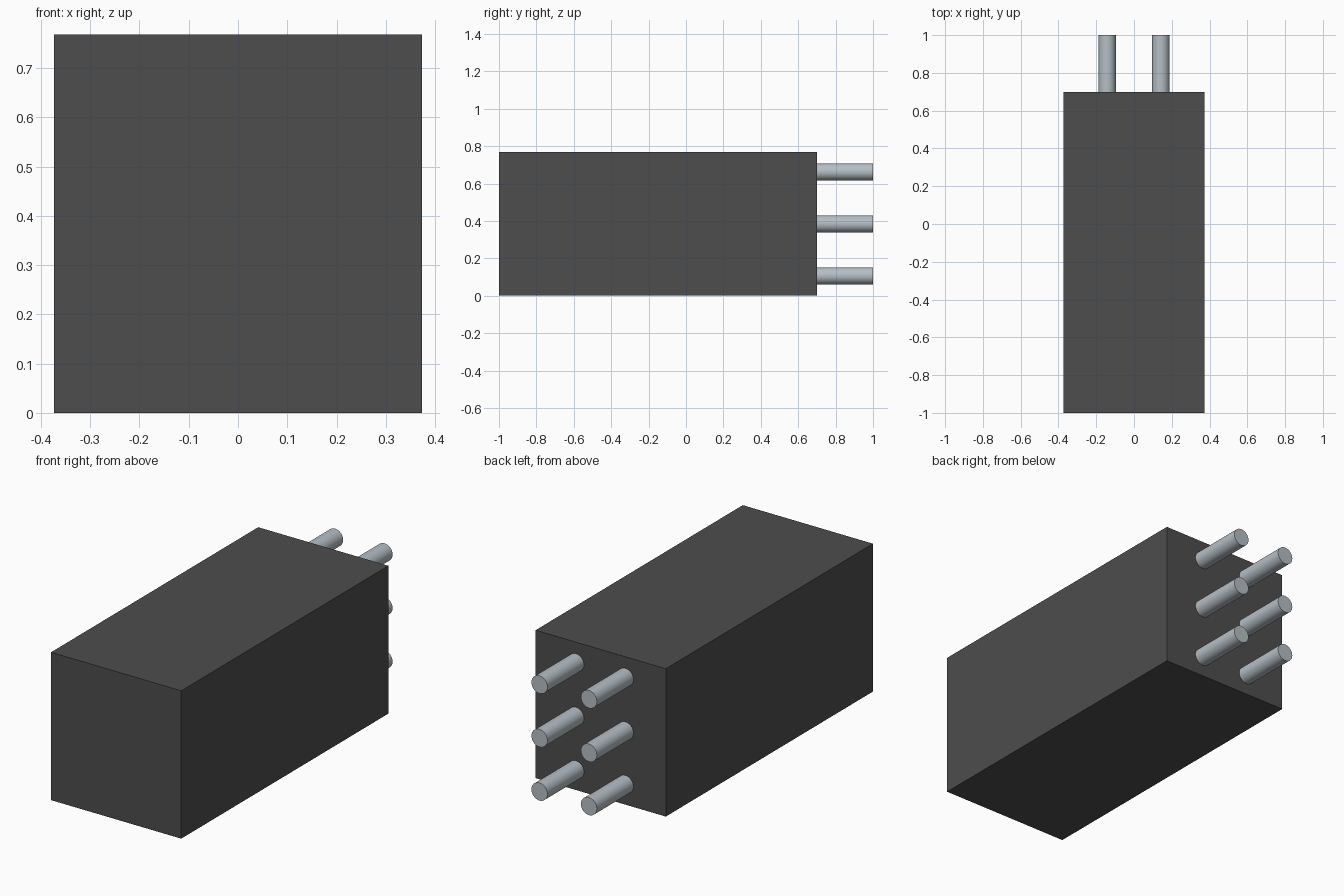
import bpy
import math

cube = bpy.data.objects.get("Cube")
if cube:
    bpy.data.objects.remove(cube, do_unlink=True)


def make_material(name, color):
    mat = bpy.data.materials.new(name)
    mat.use_nodes = True
    mat.diffuse_color = color
    mat.node_tree.nodes["Principled BSDF"].inputs["Base Color"].default_value = color
    return mat


dark_grey = make_material("dark grey", (0.075, 0.075, 0.075, 1))
steel = make_material("steel grey", (0.46, 0.52, 0.56, 1))

WIDTH, HEIGHT = 0.748, 0.768
FRONT, BACK, PIN_END = -1.0, 0.70, 1.0

# Rectangular housing
bpy.ops.mesh.primitive_cube_add(size=1, location=(0, (FRONT + BACK) / 2, HEIGHT / 2))
housing = bpy.context.object
housing.name = "housing"
housing.scale = (WIDTH, BACK - FRONT, HEIGHT)
bpy.ops.object.transform_apply(location=False, rotation=False, scale=True)
housing.data.materials.append(dark_grey)

# Two columns of three round pins on the back
for side, x in (("right", -0.142), ("left", 0.142)):
    for level, dz in (("lower", -0.278), ("middle", 0), ("upper", 0.278)):
        bpy.ops.mesh.primitive_cylinder_add(
            vertices=32, radius=0.046, depth=PIN_END - BACK,
            location=(x, (BACK + PIN_END) / 2, HEIGHT / 2 + dz),
            rotation=(math.pi / 2, 0, 0))
        pin = bpy.context.object
        pin.name = f"{level}_{side}_pin"
        pin.data.materials.append(steel)
        bpy.ops.object.shade_smooth_by_angle(angle=math.radians(40))
